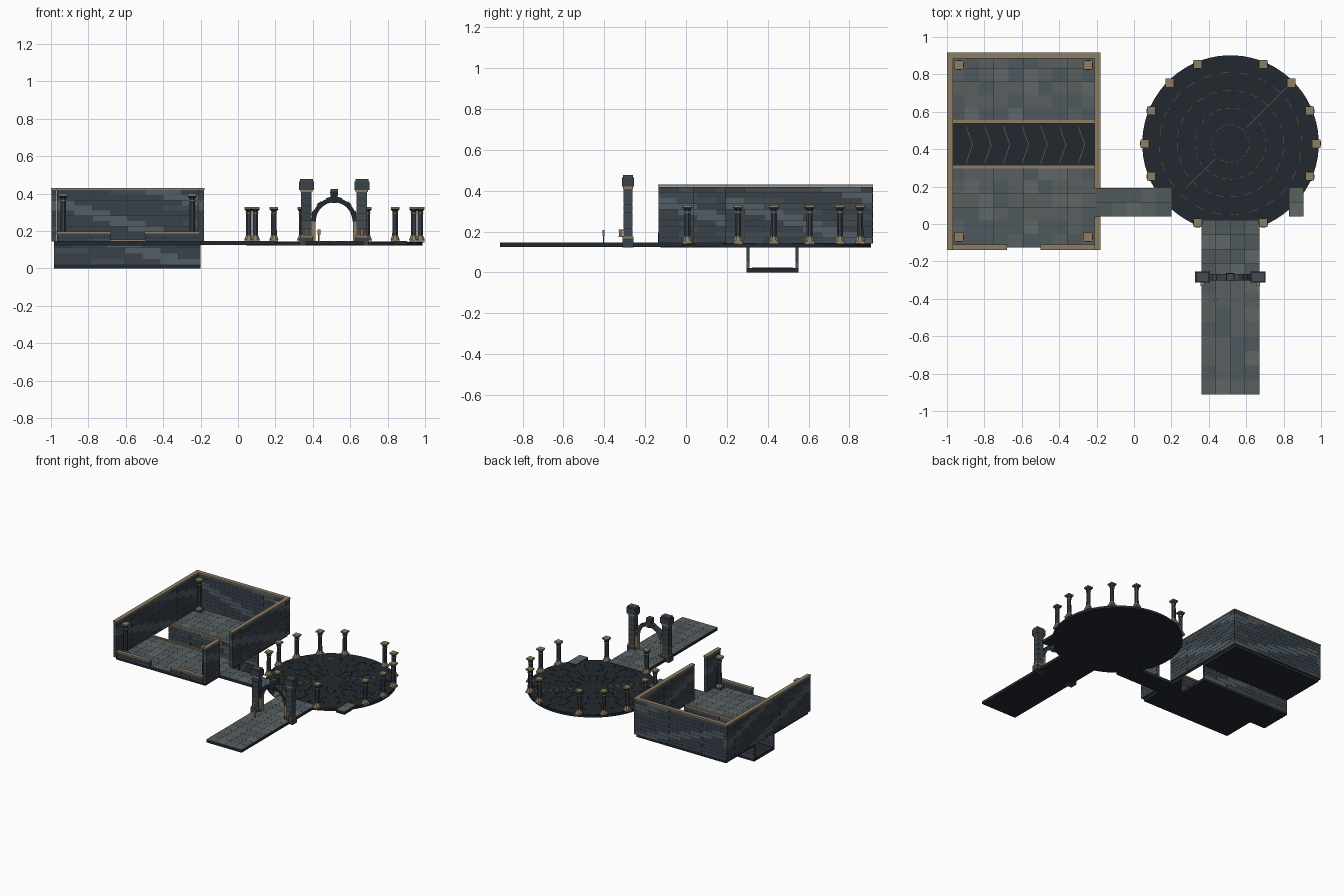
import bpy, bmesh, math, random
from mathutils import Matrix, Vector

if "Cube" in bpy.data.objects:
    bpy.data.objects.remove(bpy.data.objects["Cube"])
random.seed(4)

def mat(name, c):
    m = bpy.data.materials.new(name)
    m.diffuse_color = (*c, 1)
    m.use_nodes = True
    m.node_tree.nodes["Principled BSDF"].inputs["Base Color"].default_value = m.diffuse_color
    return m

DARK = mat("dark_stone", (0.016, 0.022, 0.029))
W1 = mat("slate_a", (0.040, 0.054, 0.068))
W2 = mat("slate_b", (0.052, 0.069, 0.083))
W3 = mat("slate_c", (0.085, 0.11, 0.13))
F1 = mat("tile_a", (0.080, 0.098, 0.108))
F2 = mat("tile_b", (0.098, 0.115, 0.118))
F3 = mat("tile_c", (0.115, 0.135, 0.135))
BRASS = mat("brass", (0.27, 0.21, 0.13))
ORANGE = mat("orange", (0.30, 0.13, 0.04))
MATS = [DARK, W1, W2, W3, F1, F2, F3, BRASS, ORANGE]

class Part:
    """Collects primitives into one named object."""
    def __init__(self, name):
        self.name, self.bm = name, bmesh.new()
    def paint(self, verts, m):
        for f in {f for v in verts for f in v.link_faces}:
            f.material_index = MATS.index(m)
    def box(self, x0, x1, y0, y1, z0, z1, m, rot=None):
        M = Matrix.Translation(((x0+x1)/2, (y0+y1)/2, (z0+z1)/2))
        if rot:
            M = rot @ M
        M = M @ Matrix.Diagonal((x1-x0, y1-y0, z1-z0, 1))
        self.paint(bmesh.ops.create_cube(self.bm, size=1, matrix=M)["verts"], m)
    def cone(self, x, y, z0, z1, r0, r1, m, n=8):
        M = Matrix.Translation((x, y, (z0+z1)/2)) @ Matrix.Rotation(math.pi/n, 4, 'Z')
        self.paint(bmesh.ops.create_cone(self.bm, cap_ends=True, segments=n, radius1=r0,
                   radius2=r1, depth=z1-z0, matrix=M)["verts"], m)
    def prism(self, pts, vec, m):
        f = self.bm.faces.new([self.bm.verts.new(p) for p in pts])
        r = bmesh.ops.extrude_face_region(self.bm, geom=[f])["geom"]
        vs = [v for v in r if isinstance(v, bmesh.types.BMVert)]
        bmesh.ops.translate(self.bm, verts=vs, vec=vec)
        self.paint(vs, m)
    def sector(self, c, r0, r1, a0, a1, z0, z1, m, steps=3):
        A = [a0 + (a1-a0)*i/steps for i in range(steps+1)]
        pts = [(c[0]+r1*math.cos(a), c[1]+r1*math.sin(a), z0) for a in A]
        pts += [(c[0]+r0*math.cos(a), c[1]+r0*math.sin(a), z0) for a in reversed(A)]
        self.prism(pts, (0, 0, z1-z0), m)
    def done(self):
        bmesh.ops.recalc_face_normals(self.bm, faces=self.bm.faces)
        me = bpy.data.meshes.new(self.name)
        self.bm.to_mesh(me)
        for m in MATS:
            me.materials.append(m)
        o = bpy.data.objects.new(self.name, me)
        bpy.context.collection.objects.link(o)

def brick_wall(name, x0, x1, y0, y1, z0, z1, rows, trim=True):
    p, g, L = Part(name), 0.0012, 0.19
    alongx = (x1-x0) > (y1-y0)
    a, b = (x0, x1) if alongx else (y0, y1)
    p.box(x0+g, x1-g, y0+g, y1-g, z0+g, z1-g, DARK)
    h = (z1-z0)/rows
    for r in range(rows):
        cuts = [a] + [c for c in (a + (i - (r % 2)*0.5)*L for i in range(1, 9)) if a+.03 < c < b-.03] + [b]
        for i, (s, e) in enumerate(zip(cuts, cuts[1:])):
            m = W3 if (i + r//2) % 4 == 3 else random.choice((W1, W1, W2))
            s, e, za, zb = s+g/2, e-g/2, z0+r*h+g/2, z0+(r+1)*h-g/2
            if alongx: p.box(s, e, y0, y1, za, zb, m)
            else: p.box(x0, x1, s, e, za, zb, m)
    if trim:
        p.box(x0-.002, x1+.002, y0-.002, y1+.002, z1, z1+.01, BRASS)
    p.done()

def paved(name, x0, x1, y0, y1, z0, z1, size=0.078):
    p, g = Part(name), 0.001
    p.box(x0, x1, y0, y1, z0, z1-.003, DARK)
    nx, ny = max(1, round((x1-x0)/size)), max(1, round((y1-y0)/size))
    dx, dy = (x1-x0)/nx, (y1-y0)/ny
    for i in range(nx):
        for j in range(ny):
            p.box(x0+i*dx+g/2, x0+(i+1)*dx-g/2, y0+j*dy+g/2, y0+(j+1)*dy-g/2,
                  z1-.004, z1, random.choice((F1, F1, F2, F2, F3)))
    p.done()

# room floors either side of the trench
paved("room_floor_front", -.985, -.2, -.125, .305, .122, .147)
paved("room_floor_back", -.985, -.2, .545, .905, .122, .147)

# room walls, with a doorway in the right wall and an opening at the front
Z0, Z1 = .142, .42
brick_wall("room_wall_left", -.998, -.97, -.136, .915, Z0, Z1, 10)
brick_wall("room_wall_back", -.969, -.211, .887, .915, Z0, Z1, 10)
brick_wall("room_wall_right_back", -.21, -.182, .193, .915, Z0, Z1, 10)
brick_wall("room_wall_right_front", -.21, -.182, -.136, .037, Z0, Z1, 10)
brick_wall("front_parapet_left", -.969, -.682, -.136, -.112, Z0, .186, 2)
brick_wall("front_parapet_right", -.498, -.211, -.136, -.112, Z0, .186, 2)

# sunken trench
brick_wall("trench_wall_front", -.985, -.2, .297, .311, .02, .14, 4, False)
brick_wall("trench_wall_back", -.985, -.2, .537, .551, .02, .14, 4, False)
t = Part("trench_floor")
t.box(-.985, -.2, .297, .551, 0, .022, DARK)
for i in range(7):
    x = -.90 + i*.1
    for s in (-1, 1):
        y0, y1 = .424, .424 + s*.1
        t.prism([(x+.035, y0, .0215), (x+.038, y0, .0215), (x+.003, y1, .0215), (x, y1, .0215)],
                (0, 0, .0015), ORANGE)
t.done()
t = Part("trench_edge_trim")
for y in (.298, .537):
    t.box(-.969, -.211, y, y+.018, .14, .153, BRASS)
t.done()

# corner columns inside the room
for i, (x, y) in enumerate([(-.935, .85), (-.245, .85), (-.935, -.07), (-.245, -.07)]):
    p = Part(f"room_column_{i}")
    p.box(x-.024, x+.024, y-.024, y+.024, .145, .165, W1)
    p.cone(x, y, .165, .185, .027, .018, BRASS)
    p.cone(x, y, .185, .375, .017, .016, W1)
    p.cone(x, y, .36, .366, .019, .019, BRASS)
    p.cone(x, y, .375, .388, .017, .028, W1)
    p.box(x-.024, x+.024, y-.024, y+.024, .388, .4, BRASS)
    p.done()

# round plaza with ring and spoke paving
C, R = (.516, .43), .472
d = Part("round_plaza")
d.cone(*C, .122, .139, R, R, DARK, 64)
rings = [.1, .19, .285, .38, .47]
d.cone(*C, .138, .142, .098, .098, DARK, 48)
for k, (a, b) in enumerate(zip(rings, rings[1:])):
    for i in range(16):
        s = math.tau/16
        e = .0012/a
        d.sector(C, a+.0015, b-.0015, (i+.5*(k % 2))*s+e, (i+1+.5*(k % 2))*s-e, .138, .142, DARK)
for r in rings[:-1]:
    for i in range(24):
        s = math.tau/24
        d.sector(C, r-.001, r+.001, i*s, (i+.55)*s, .1385, .1425, ORANGE, 2)
turn = Matrix.Translation((*C, 0)) @ Matrix.Rotation(math.pi/4, 4, 'Z')
for a, b in ((-.34, -.12), (.12, .45)):
    d.box(a, b, -.0015, .0015, .139, .1435, BRASS, turn)
d.done()

# ring of short pillars, left out where the paths arrive
for k in range(16):
    if k in (4, 10, 12, 14):
        continue
    a = k*math.tau/16
    x, y = C[0]+.458*math.cos(a), C[1]+.458*math.sin(a)
    p = Part(f"plaza_pillar_{k}")
    p.box(x-.023, x+.023, y-.023, y+.023, .138, .153, BRASS)
    p.cone(x, y, .153, .176, .027, .017, BRASS)
    p.cone(x, y, .176, .305, .0165, .0155, W1)
    p.cone(x, y, .292, .298, .018, .018, BRASS)
    p.cone(x, y, .305, .318, .016, .027, W1)
    p.box(x-.023, x+.023, y-.023, y+.023, .318, .329, BRASS)
    p.done()

# paths
paved("path_to_room", -.2, .2, .04, .192, .124, .147)
paved("path_stub_right", .83, .905, .04, .192, .124, .147)
paved("front_causeway", .36, .67, -.912, .02, .124, .147)

# gate: two towers with lamps
GX, GY = .514, -.284
for s in (-1, 1):
    x = GX + s*.148
    g = Part("gate_tower_left" if s < 0 else "gate_tower_right")
    g.box(x-.036, x+.036, GY-.028, GY+.028, .122, .165, W1)
    g.box(x-.033, x+.033, GY-.026, GY+.026, .165, .175, BRASS)
    for i in range(6):
        z = .175 + i*.04
        g.box(x-.028, x+.028, GY-.022, GY+.022, z, z+.0385, random.choice((W1, W2)))
    g.box(x-.026, x+.026, GY-.02, GY+.02, .17, .42, DARK)
    g.box(x-.033, x+.033, GY-.025, GY+.025, .408, .42, BRASS)
    g.box(x-.04, x+.04, GY-.029, GY+.029, .42, .465, W1)
    g.box(x-.035, x+.035, GY-.025, GY+.025, .465, .477, W2)
    # lamp on the front of the tower
    g.box(x-.009, x+.009, GY-.045, GY-.027, .178, .206, ORANGE)
    g.box(x-.011, x+.011, GY-.047, GY-.022, .206, .211, BRASS)
    g.box(x-.011, x+.011, GY-.047, GY-.022, .173, .178, BRASS)
    # jamb carrying the arch
    j = GX + s*.112
    g.box(j-.012, j+.012, GY-.016, GY+.016, .145, .25, BRASS if s else W1)
    g.done()

# gate arch of wedge stones with a keystone
arch = Part("gate_arch")
n, zc = 13, .25
for i in range(n):
    a0, a1 = math.pi*i/n + .012, math.pi*(i+1)/n - .012
    ro = .127 if i % 2 else .122
    pts = [(GX+r*math.cos(a), GY-.017, zc+r*math.sin(a)*1.05)
           for r, a in ((.1, a0), (ro, a0), (ro, a1), (.1, a1))]
    arch.prism(pts, (0, .034, 0), random.choice((W1, W2)))
A = [math.pi*i/24 for i in range(25)]
arch.prism([(GX+.121*math.cos(a), GY-.013, zc+.121*1.05*math.sin(a)) for a in A] +
           [(GX+.098*math.cos(a), GY-.013, zc+.098*1.05*math.sin(a)) for a in reversed(A)],
           (0, .026, 0), BRASS)
arch.prism([(GX+x, GY-.022, z) for x, z in ((-.014, .35), (.014, .35), (.022, .41), (-.022, .41))],
           (0, .044, 0), W1)
arch.box(GX-.02, GX+.02, GY-.02, GY+.02, .41, .424, W2)
arch.done()

# small control post before the gate
p = Part("control_post")
p.cone(.433, -.404, .145, .195, .004, .004, BRASS, 6)
p.box(.425, .441, -.409, -.399, .178, .207, BRASS)
p.done()
